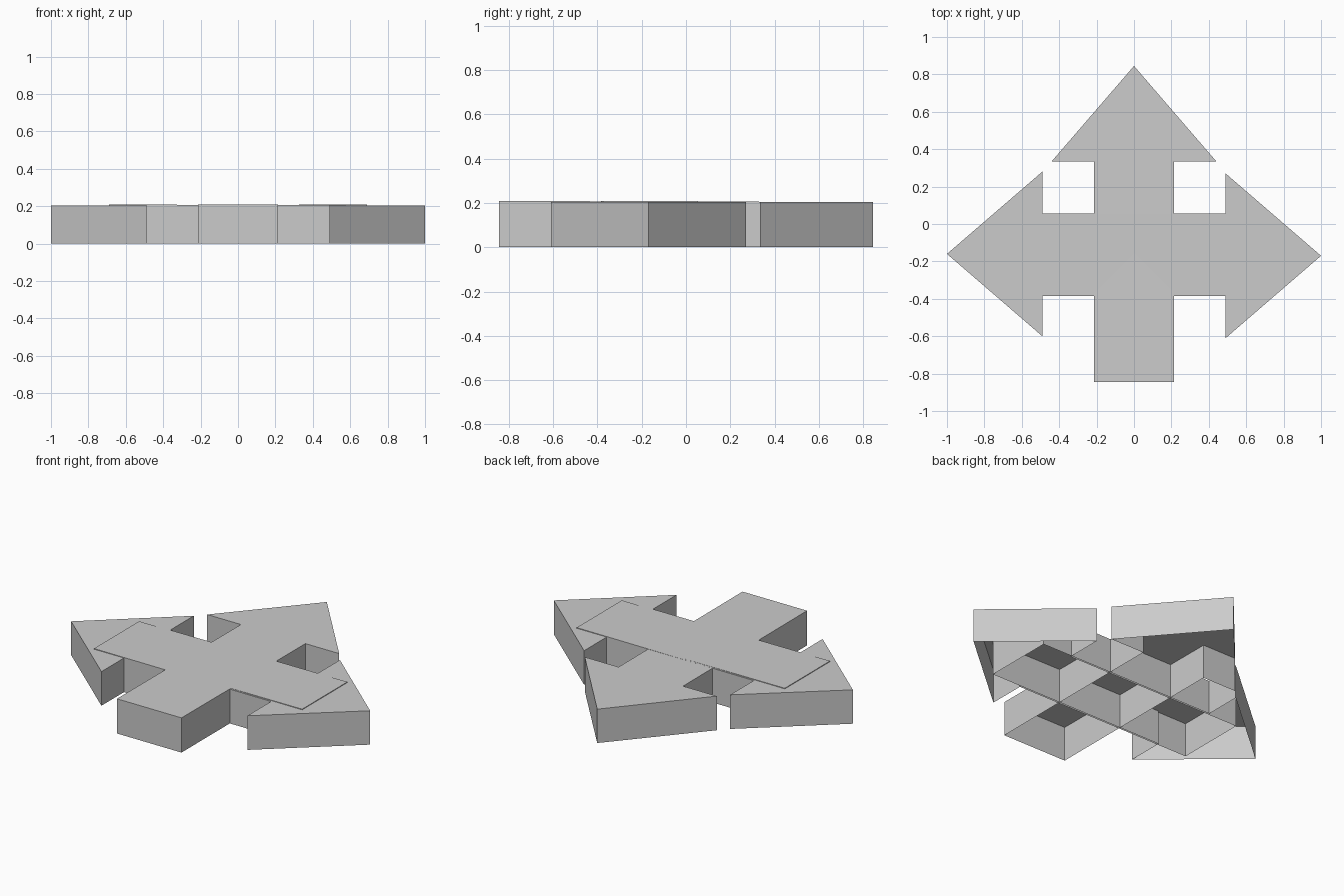
import bpy, bmesh
from math import radians
from mathutils import Matrix

if "Cube" in bpy.data.objects:
    bpy.data.objects.remove(bpy.data.objects["Cube"])

# One arrow pointing along +Y: right-hand half of the outline, tail to tip
TAIL, NECK, TIP = -0.845, 0.335, 0.845
HALF = [(0.215, TAIL), (0.215, NECK), (0.44, NECK)]
OUTLINE = HALF + [(0.0, TIP)] + [(-x, y) for x, y in reversed(HALF)]


def top_z(y):
    # tops drop very slightly from tail to tip
    t = (y - TAIL) / (TIP - TAIL)
    return 0.209 - 0.005 * t


def arrow(name, angle, x, y):
    # open-bottomed shell: top face plus side walls
    bm = bmesh.new()
    top = [bm.verts.new((px, py, top_z(py))) for px, py in OUTLINE]
    low = [bm.verts.new((px, py, 0.0)) for px, py in OUTLINE]
    bm.faces.new(top)
    n = len(top)
    for i in range(n):
        j = (i + 1) % n
        bm.faces.new((low[i], low[j], top[j], top[i]))
    bm.transform(Matrix.Translation((x, y, 0)) @ Matrix.Rotation(radians(angle), 4, 'Z'))
    mesh = bpy.data.meshes.new(name)
    bm.to_mesh(mesh)
    bm.free()
    ob = bpy.data.objects.new(name, mesh)
    bpy.context.collection.objects.link(ob)


# Three identical arrows crossing each other
arrow("arrow_up", 0, 0.0, 0.0)
arrow("arrow_left", 90, -0.155, -0.16)
arrow("arrow_right", -90, 0.155, -0.17)
